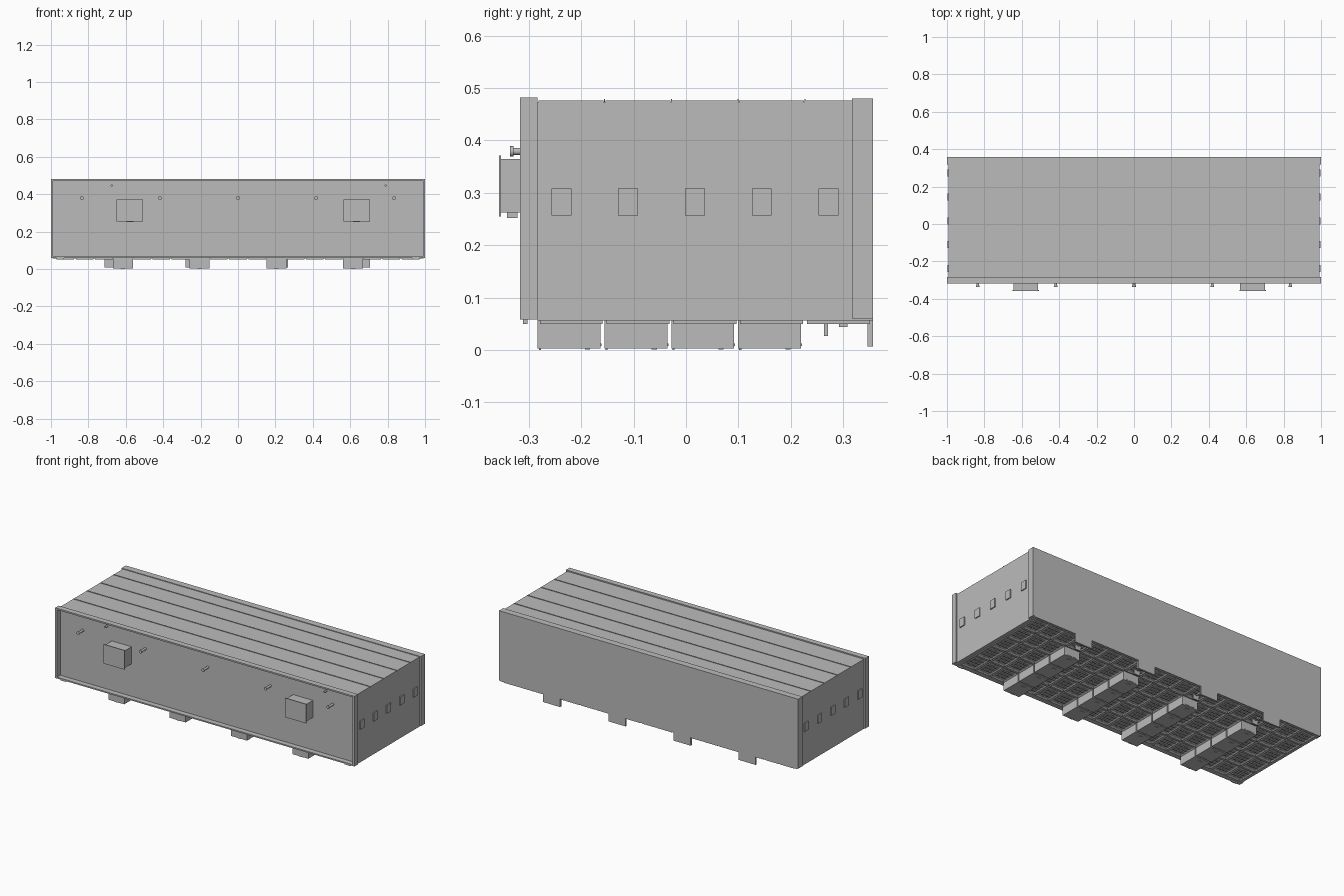
import bpy, bmesh
from mathutils import Matrix, Vector

cube = bpy.data.objects.get("Cube")
if cube:
    bpy.data.objects.remove(cube, do_unlink=True)

grey = bpy.data.materials.new("plain grey")
grey.use_nodes = True
grey.diffuse_color = (0.5, 0.5, 0.5, 1)
grey.node_tree.nodes["Principled BSDF"].inputs["Base Color"].default_value = (0.5, 0.5, 0.5, 1)


def box(bm, x0, x1, y0, y1, z0, z1):
    """Add an axis-aligned box and return its faces."""
    size = Vector((x1 - x0, y1 - y0, z1 - z0))
    mid = Vector((x0 + x1, y0 + y1, z0 + z1)) / 2
    verts = bmesh.ops.create_cube(
        bm, size=1, matrix=Matrix.Translation(mid) @ Matrix.Diagonal((*size, 1)))["verts"]
    return list({f for v in verts for f in v.link_faces})


def rod(bm, x, z, radius, y0, y1, sides=16):
    """Add a cylinder lying along y."""
    turn = Matrix.Rotation(1.570796, 4, "X")
    bmesh.ops.create_cone(bm, cap_ends=True, segments=sides, radius1=radius, radius2=radius,
                          depth=y1 - y0, matrix=Matrix.Translation((x, (y0 + y1) / 2, z)) @ turn)


def finish(bm, name):
    mesh = bpy.data.meshes.new(name)
    bm.to_mesh(mesh)
    bm.free()
    mesh.materials.append(grey)
    obj = bpy.data.objects.new(name, mesh)
    bpy.context.collection.objects.link(obj)
    return obj


def boxes(name, *dims):
    bm = bmesh.new()
    for d in dims:
        box(bm, *d)
    return finish(bm, name)


FRONT, PANEL, REAR, BACK = -0.317, -0.285, 0.317, 0.357
SIDE = 0.992
ROW, COL = 0.1275, 0.1025
rows = [-0.283 + i * ROW for i in range(5)]
rib_columns = (-6, -2, 2, 6)

# Main enclosure, with the front panel as its front face
boxes("enclosure_body", (-SIDE, SIDE, PANEL, REAR, 0.06, 0.472))

# Roof panels with a thin raised seam in each gap
roof = [(-SIDE, SIDE, y + 0.0015, y + ROW - 0.0015, 0.472, 0.476) for y in rows[:-1]]
roof.append((-SIDE, SIDE, rows[-1] + 0.0015, REAR, 0.472, 0.476))
boxes("roof_panels", *roof)
boxes("roof_seams", *[(-SIDE, SIDE, y - 0.001, y + 0.001, 0.472, 0.479) for y in rows[1:]])

# Rim around the recessed front panel
boxes("front_frame",
      (-1, -0.988, FRONT, -0.283, 0.06, 0.48),
      (0.988, 1, FRONT, -0.283, 0.06, 0.48),
      (-1, 1, FRONT, -0.283, 0.473, 0.482),
      (-1, 1, FRONT, -0.283, 0.058, 0.066))
boxes("front_lip", *[(s - 0.02, s + 0.02, -0.311, -0.303, 0.05, 0.058) for s in (-0.95, 0.95)])

# Back wall with hanging tabs
boxes("back_wall", (-1, 1, REAR, BACK, 0.06, 0.48))
boxes("back_tabs", *[(x - 0.057, x + 0.057, 0.346, BACK, 0.007, 0.062)
                     for x in (-0.658, -0.224, 0.211, 0.648)])

# Small square plates on both sides
side_plates = []
for i in range(5):
    y = -0.238 + i * ROW
    for s in (-1, 1):
        xs = sorted((s * 0.99, s * 0.998))
        side_plates.append((*xs, y - 0.019, y + 0.019, 0.257, 0.308))
boxes("side_plates", *side_plates)

# Front connector boxes, each with a cover flange and a latch underneath
for name, x in (("right", -0.578), ("left", 0.634)):
    boxes(name + "_connector_box",
          (x - 0.066, x + 0.066, -0.353, PANEL, 0.262, 0.365),
          (x - 0.071, x + 0.071, BACK * -1, -0.353, 0.255, 0.371),
          (x - 0.018, x + 0.018, -0.342, -0.322, 0.252, 0.262))

# Round pins on the front panel
bm = bmesh.new()
for x in (-0.835, -0.418, 0, 0.418, 0.835):
    rod(bm, x, 0.379, 0.007, -0.33, PANEL)
    rod(bm, x, 0.379, 0.01, -0.336, -0.329)
for x in (-0.675, 0.79):
    rod(bm, x, 0.447, 0.006, -0.305, PANEL, 12)
pins = finish(bm, "front_pins")
bpy.context.view_layer.objects.active = pins
pins.select_set(True)
bpy.ops.object.shade_smooth_by_angle()

# Floor slab
boxes("floor_slab", (-SIDE, SIDE, -0.283, BACK, 0.056, 0.062))

# Grid of shallow recessed floor modules with cross slats
bm = bmesh.new()
slats = []
for k in range(-9, 10):
    x = k * COL
    for i, y in enumerate(rows):
        if k in rib_columns and i < 4:
            continue
        faces = box(bm, x - 0.047, x + 0.047, y + 0.004, y + 0.124, 0.05, 0.056)
        under = min(faces, key=lambda f: f.calc_center_median().z)
        bmesh.ops.inset_region(bm, faces=[under], thickness=0.012)
        bmesh.ops.translate(bm, verts=under.verts, vec=(0, 0, 0.005))
        for j in (-1, 0, 1):
            c = y + 0.064 + j * 0.026
            slats.append((x - 0.036, x + 0.036, c - 0.004, c + 0.004, 0.051, 0.056))
        slats.append((x - 0.004, x + 0.004, y + 0.015, y + 0.113, 0.052, 0.056))
finish(bm, "floor_modules")
boxes("floor_slats", *slats)

# Deep module blocks in four rows, with end clips and small feet
blocks, details = [], []
for k in rib_columns:
    x = k * COL
    for y in rows[:4]:
        blocks.append((x - 0.053, x + 0.053, y, y + 0.12, 0.003, 0.06))
        details.append((x - 0.03, x + 0.03, y + 0.096, y + 0.122, 0.008, 0.012))
        details.append((x - 0.012, x + 0.012, y + 0.002, y + 0.006, 0, 0.004))
        details.append((x - 0.012, x + 0.012, y + 0.09, y + 0.1, 0.001, 0.004))
boxes("deep_module_blocks", *blocks)
boxes("module_clips", *details)

# Locating pegs near the back edge
pegs = []
for k in rib_columns:
    x = k * COL
    pegs.append((x - 0.02, x + 0.02, 0.263, 0.271, 0.027, 0.056))
    pegs.append((x - 0.008, x + 0.008, 0.292, 0.308, 0.044, 0.056))
boxes("floor_pegs", *pegs)
